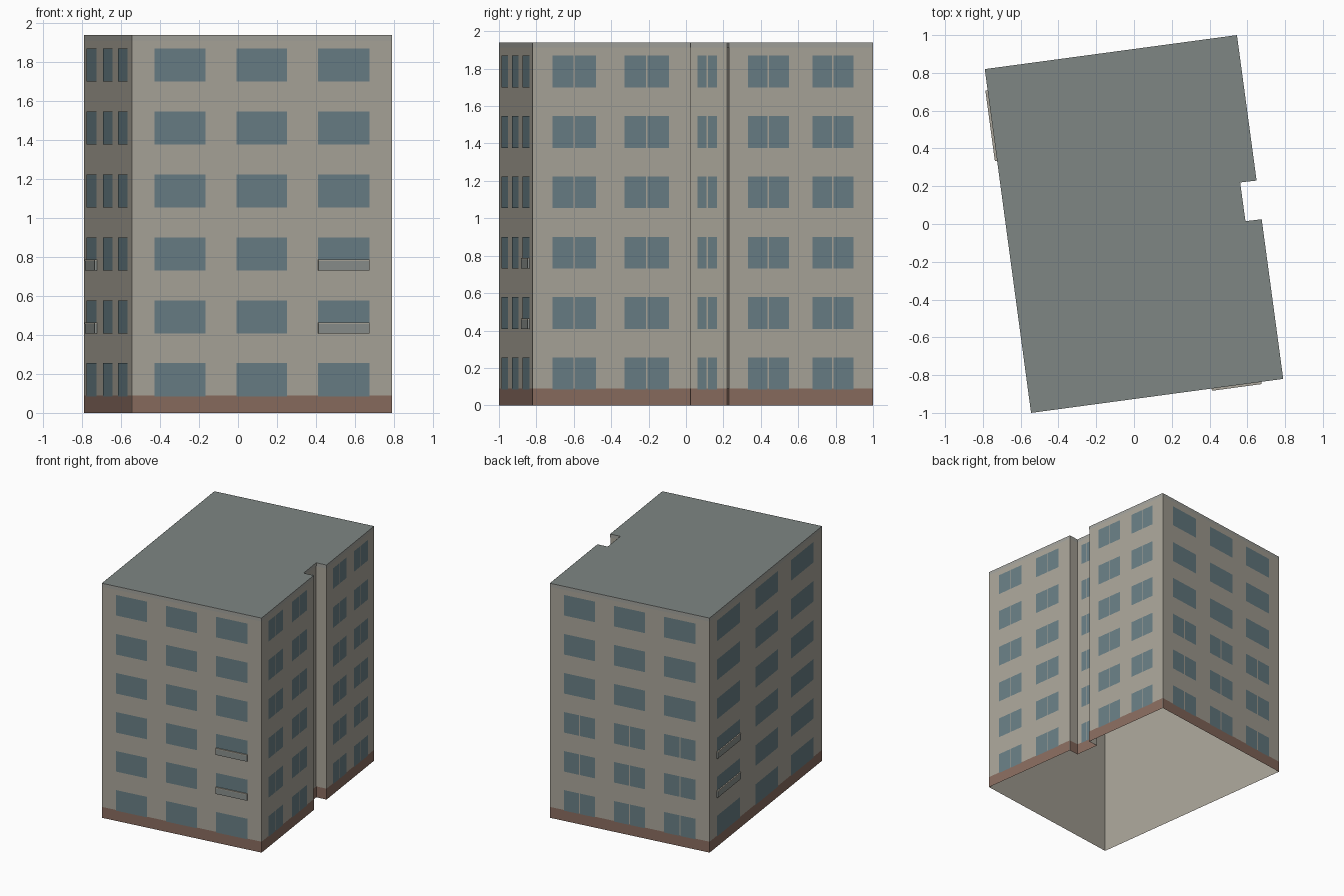
import bpy
from mathutils import Vector

if "Cube" in bpy.data.objects:
    bpy.data.objects.remove(bpy.data.objects["Cube"])

H = 1.94
FLOORS, Z0, PITCH, WIN_H = 6, 0.085, 0.323, 0.17

# footprint corners, counter-clockwise, with the notch in the right side
PTS = [Vector(p) for p in [(-0.545, -1.0), (0.79, -0.82), (0.676, 0.025), (0.59, 0.015),
                           (0.562, 0.22), (0.649, 0.23), (0.545, 1.0), (-0.79, 0.82)]]
N = len(PTS)


def material(name, r, g, b):
    m = bpy.data.materials.new(name)
    m.diffuse_color = (r, g, b, 1)
    m.use_nodes = True
    m.node_tree.nodes["Principled BSDF"].inputs["Base Color"].default_value = m.diffuse_color
    return m


WALL = material("render_wall", 0.40, 0.375, 0.32)
TRIM = material("roof_trim", 0.36, 0.36, 0.33)
BASE = material("brown_base", 0.25, 0.15, 0.115)
GLASS = material("window_glass", 0.14, 0.21, 0.235)
PANEL = material("railing_panel", 0.25, 0.275, 0.26)
ROOF = material("roof_grey", 0.21, 0.24, 0.23)


def build(name, verts, faces, mat):
    me = bpy.data.meshes.new(name)
    me.from_pydata(verts, [], faces)
    me.materials.append(mat)
    ob = bpy.data.objects.new(name, me)
    bpy.context.collection.objects.link(ob)
    return ob


def on_wall(i, u, z, off):
    """Point at fraction u along wall i, height z, pushed outward by off."""
    p, q = PTS[i], PTS[(i + 1) % N]
    d = (q - p).normalized()
    xy = p.lerp(q, u) + Vector((d.y, -d.x)) * off
    return (xy.x, xy.y, z)


def panels(name, rects, mat, off):
    """Flat rectangles (wall, u0, u1, z0, z1) as one object."""
    v, f = [], []
    for i, u0, u1, z0, z1 in rects:
        n = len(v)
        v += [on_wall(i, u, z, off) for u, z in ((u0, z0), (u1, z0), (u1, z1), (u0, z1))]
        f.append((n, n + 1, n + 2, n + 3))
    return build(name, v, f, mat)


def box(name, i, u0, u1, z0, z1, depth, mat):
    v = [on_wall(i, u, z, o) for o in (0, depth)
         for u, z in ((u0, z0), (u1, z0), (u1, z1), (u0, z1))]
    f = [(3, 2, 1, 0), (4, 5, 6, 7)]
    f += [(k, (k + 1) % 4, (k + 1) % 4 + 4, k + 4) for k in range(4)]
    return build(name, v, f, mat)


# walls (open underneath), roof, base strip and top trim
every = range(N)
panels("walls", [(i, 0, 1, 0, H) for i in every], WALL, 0)
build("roof", [(p.x, p.y, H) for p in PTS], [tuple(every)], ROOF)
panels("base_strip", [(i, 0, 1, 0, 0.09) for i in every], BASE, 0.001)
panels("top_trim", [(i, 0, 1, 1.912, H) for i in every], TRIM, 0.001)

# window columns: wall index -> (start, end) fractions
WIDE = [(0.087, 0.284), (0.403, 0.597), (0.716, 0.913)]
COLUMNS = {
    0: WIDE,
    1: [(0.124, 0.402), (0.58, 0.864)],
    3: [(0.22, 0.74)],
    5: [(0.13, 0.417), (0.578, 0.864)],
    6: WIDE,
    7: [(0.062, 0.267), (0.405, 0.605), (0.72, 0.92)],
}
panes = []
for wall, cols in COLUMNS.items():
    length = (PTS[(wall + 1) % N] - PTS[wall]).length
    for k in range(FLOORS):
        z = Z0 + k * PITCH
        split = wall in (1, 3, 5) or (wall == 6 and k < 3)
        for a, b in cols:
            if split:
                m, g = (a + b) / 2, 0.004 / length
                panes += [(wall, a, m - g, z, z + WIN_H), (wall, m + g, b, z, z + WIN_H)]
            else:
                panes.append((wall, a, b, z, z + WIN_H))
panels("windows", panes, GLASS, 0.002)

# shallow balcony railings on the front and left walls
for label, wall, (a, b) in (("front", 0, WIDE[2]), ("left", 7, COLUMNS[7][0])):
    for k in (1, 2):
        z = Z0 + k * PITCH
        box(f"{label}_railing_{k}", wall, a, b, z, z + 0.048, 0.011, PANEL)
        box(f"{label}_handrail_{k}", wall, a, b, z + 0.048, z + 0.056, 0.012, WALL)
